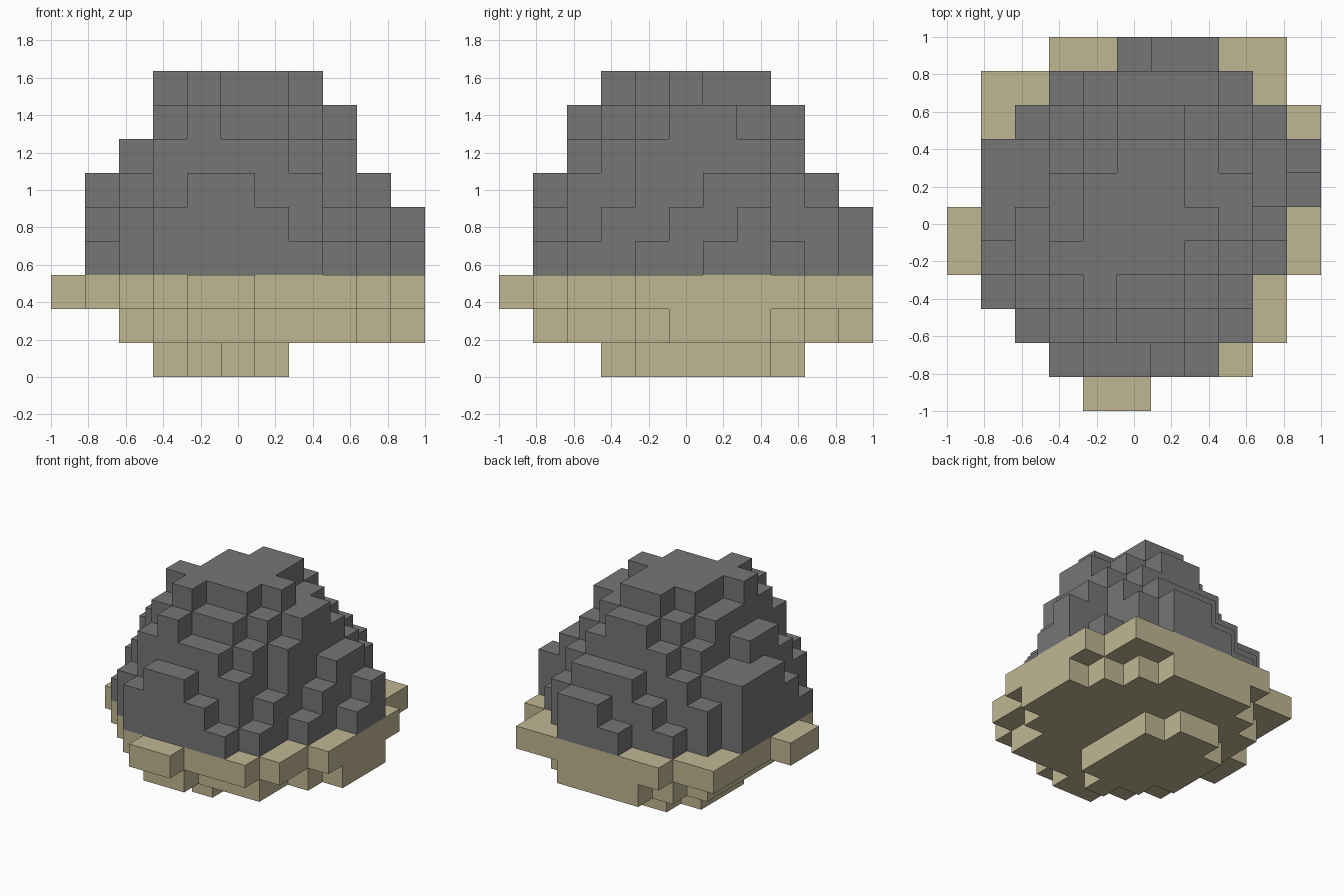
import bpy
import bmesh
from mathutils import Vector

cube = bpy.data.objects.get("Cube")
if cube:
    bpy.data.objects.remove(cube, do_unlink=True)

# Plans in whole blocks: each string is one row from front to back,
# each character one column from left to right of the front.
SUMMIT = [
    "....33.....",
    "...566543..",
    "..57877643.",
    ".468988753.",
    "35799998743",
    "36789999853",
    ".6689998864",
    ".6678998765",
    ".3567887643",
    ".334566653.",
    "...3345533.",
]
UNDERSIDE = [
    "....22.....",
    "...211222..",
    "..21111112.",
    ".211101112.",
    "22110001112",
    "22100001111",
    ".2100001111",
    ".2100001111",
    ".2110011112",
    ".221111112.",
    "...2111122.",
]
COUNT = len(SUMMIT)
BLOCK = 2 / COUNT
SAND_TOP = 3

# Every filled block of the mound
filled = set()
for j, (tops, bottoms) in enumerate(zip(SUMMIT, UNDERSIDE)):
    for i, (top, bottom) in enumerate(zip(tops, bottoms)):
        if top != ".":
            filled.update((i, j, k) for k in range(int(bottom), int(top)))


def make_material(name, colour):
    mat = bpy.data.materials.new(name)
    mat.use_nodes = True
    mat.diffuse_color = (*colour, 1)
    shader = mat.node_tree.nodes["Principled BSDF"]
    shader.inputs["Base Color"].default_value = (*colour, 1)
    shader.inputs["Roughness"].default_value = 0.9
    return mat


def block_faces(cell):
    """Yield the exposed faces of a block as lists of grid corners."""
    for axis in range(3):
        u, v = (axis + 1) % 3, (axis + 2) % 3
        for side in (0, 1):
            beside = list(cell)
            beside[axis] += 1 if side else -1
            if tuple(beside) in filled:
                continue
            loop = []
            for du, dv in ((0, 0), (1, 0), (1, 1), (0, 1)):
                corner = list(cell)
                corner[axis] += side
                corner[u] += du
                corner[v] += dv
                loop.append(tuple(corner))
            yield loop if side else loop[::-1]


def build_part(name, cells, material):
    bm = bmesh.new()
    verts = {}
    for cell in sorted(cells):
        for loop in block_faces(cell):
            for c in loop:
                if c not in verts:
                    spot = Vector(c) * BLOCK - Vector((1, 1, 0))
                    verts[c] = bm.verts.new(spot)
            bm.faces.new([verts[c] for c in loop])
    mesh = bpy.data.meshes.new(name)
    bm.to_mesh(mesh)
    bm.free()
    mesh.materials.append(material)
    obj = bpy.data.objects.new(name, mesh)
    bpy.context.collection.objects.link(obj)
    return obj


# Sandy base below, stone dome above
sand = make_material("sand", (0.53, 0.47, 0.29))
stone = make_material("dark_stone", (0.18, 0.18, 0.18))
build_part("sand_base", {c for c in filled if c[2] < SAND_TOP}, sand)
build_part("stone_dome", {c for c in filled if c[2] >= SAND_TOP}, stone)
